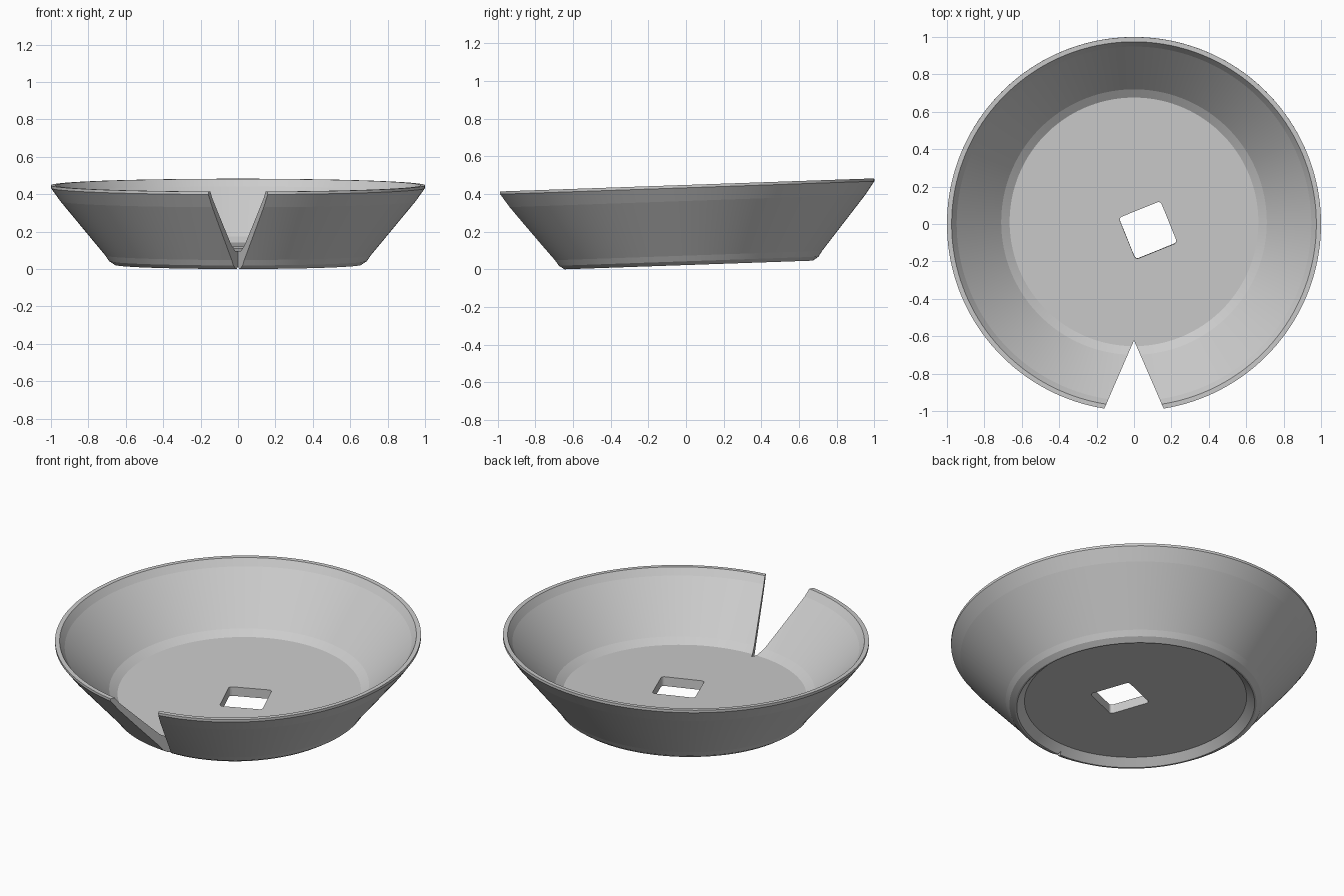
import bpy, bmesh, math
from mathutils import Matrix

if "Cube" in bpy.data.objects:
    bpy.data.objects.remove(bpy.data.objects["Cube"])

SEGMENTS = 160
TILT = math.radians(2)

gray = bpy.data.materials.new("light_gray")
gray.diffuse_color = (0.6, 0.6, 0.6, 1)
gray.use_nodes = True
gray.node_tree.nodes["Principled BSDF"].inputs["Base Color"].default_value = gray.diffuse_color


def make_object(name, bm):
    bmesh.ops.recalc_face_normals(bm, faces=bm.faces)
    mesh = bpy.data.meshes.new(name)
    bm.to_mesh(mesh)
    bm.free()
    obj = bpy.data.objects.new(name, mesh)
    bpy.context.collection.objects.link(obj)
    return obj


def lathe(name, profile):
    """Closed solid of revolution; both profile ends lie on the axis."""
    bm = bmesh.new()
    rings = []
    for r, z in profile[1:-1]:
        rings.append([bm.verts.new((r * math.sin(2 * math.pi * i / SEGMENTS),
                                    r * math.cos(2 * math.pi * i / SEGMENTS), z))
                      for i in range(SEGMENTS)])
    for a, b in zip(rings, rings[1:]):
        for i in range(SEGMENTS):
            j = (i + 1) % SEGMENTS
            bm.faces.new((a[i], a[j], b[j], b[i]))
    # flat underside and flat floor
    bm.faces.new(rings[0])
    bm.faces.new(rings[-1])
    return make_object(name, bm)


def prism(name, points, z0=-0.3, z1=0.8):
    bm = bmesh.new()
    low = [bm.verts.new((x, y, z0)) for x, y in points]
    high = [bm.verts.new((x, y, z1)) for x, y in points]
    bm.faces.new(low)
    bm.faces.new(high)
    for i in range(len(points)):
        j = (i + 1) % len(points)
        bm.faces.new((low[i], low[j], high[j], high[i]))
    return make_object(name, bm)


# Bowl: recessed underside, foot edge, flared wall, rim, inner wall, floor
bowl = lathe("bowl", [
    (0, 0.04), (0.607, 0.04), (0.65, 0.0), (0.66, 0.0), (0.69, 0.02), (0.71, 0.05),
    (0.95, 0.34), (1.0, 0.41), (1.0, 0.425), (0.975, 0.425),
    (0.948, 0.385), (0.71, 0.125), (0.665, 0.095), (0, 0.095)])
bowl.data.materials.append(gray)

# Wedge-shaped notch in the front wall
notch = prism("notch_cutter", [(0, -0.635), (-0.25, -1.19), (0.25, -1.19)])

# Turned square hole with slightly rounded corners
half, radius, turn = 0.12, 0.018, math.radians(22)
corners = []
for k in range(4):
    base = math.pi / 4 + k * math.pi / 2
    cx = (half - radius) * math.sqrt(2) * math.cos(base + turn)
    cy = (half - radius) * math.sqrt(2) * math.sin(base + turn)
    for s in range(5):
        a = base - math.pi / 4 + s * math.pi / 8 + turn
        corners.append((0.075 + cx + radius * math.cos(a),
                        -0.045 + cy + radius * math.sin(a)))
hole = prism("hole_cutter", corners)

for cutter in (notch, hole):
    cutter.hide_render = True
    mod = bowl.modifiers.new(cutter.name, 'BOOLEAN')
    mod.operation = 'DIFFERENCE'
    mod.solver = 'EXACT'
    mod.object = cutter

bpy.context.view_layer.objects.active = bowl
bowl.select_set(True)
for mod in list(bowl.modifiers):
    bpy.ops.object.modifier_apply(modifier=mod.name)
for cutter in (notch, hole):
    bpy.data.objects.remove(cutter)

# Lean the bowl forward so it rests on the front of its foot
bowl.data.transform(Matrix.Rotation(TILT, 4, 'X'))
low = min(v.co.z for v in bowl.data.vertices)
bowl.data.transform(Matrix.Translation((0, 0.0148, -low)))

bpy.ops.object.select_all(action='DESELECT')
bowl.select_set(True)
bpy.ops.object.shade_smooth_by_angle(angle=math.radians(3.5))
